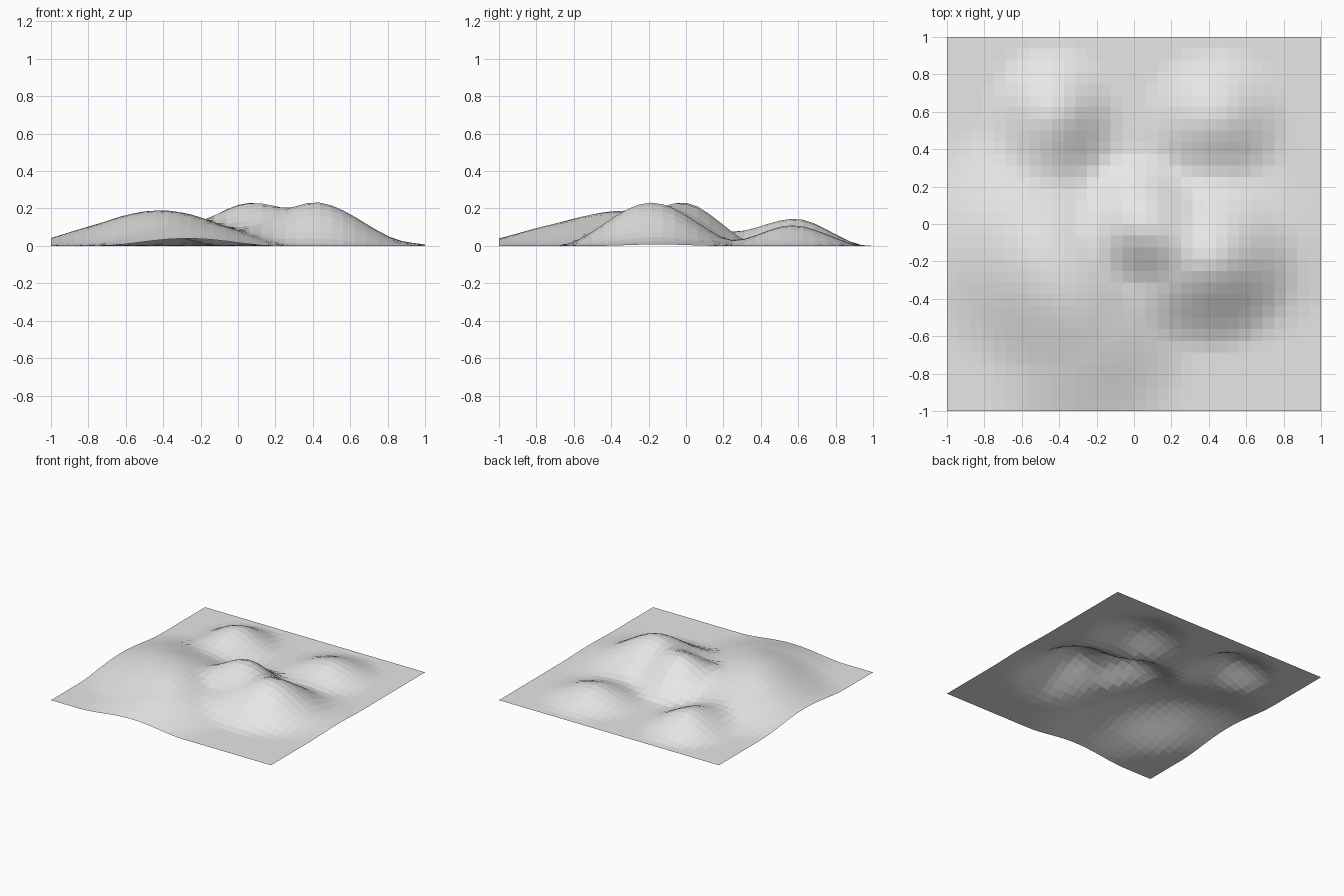
import bpy, bmesh, math

cube = bpy.data.objects.get("Cube")
if cube:
    bpy.data.objects.remove(cube)

CELLS = 32

# Hills: centre x, centre y, radius x, radius y, height
HILLS = [
    (-0.27, -0.52, 0.62, 0.74, 0.14),   # front left hill
    (-0.58, -0.10, 0.66, 0.70, 0.14),   # left shoulder
    (0.40, -0.20, 0.50, 0.50, 0.155),   # main hill
    (0.45, -0.15, 0.68, 0.55, 0.08),    # main hill foot
    (0.03, 0.03, 0.34, 0.38, 0.19),     # central spur
    (-0.43, 0.58, 0.38, 0.40, 0.145),   # back left hill
    (0.44, 0.57, 0.42, 0.40, 0.11),     # back right hill
]


def height(x, y):
    """Sum of smooth falloff hills."""
    z = 0
    for cx, cy, rx, ry, h in HILLS:
        t = max(0, 1 - math.hypot((x - cx) / rx, (y - cy) / ry))
        z += h * t * t * (3 - 2 * t)
    return z


# Ground colour
mat = bpy.data.materials.new("ground_grey")
mat.use_nodes = True
colour = (0.8, 0.8, 0.8, 1)
mat.diffuse_color = colour
mat.node_tree.nodes["Principled BSDF"].inputs["Base Color"].default_value = colour

# Hilly ground sheet
bm = bmesh.new()
bmesh.ops.create_grid(bm, x_segments=CELLS, y_segments=CELLS, size=1)
for v in bm.verts:
    v.co.z = height(v.co.x, v.co.y)
mesh = bpy.data.meshes.new("hilly_ground")
bm.to_mesh(mesh)
bm.free()
mesh.materials.append(mat)
ground = bpy.data.objects.new("hilly_ground", mesh)
bpy.context.collection.objects.link(ground)
